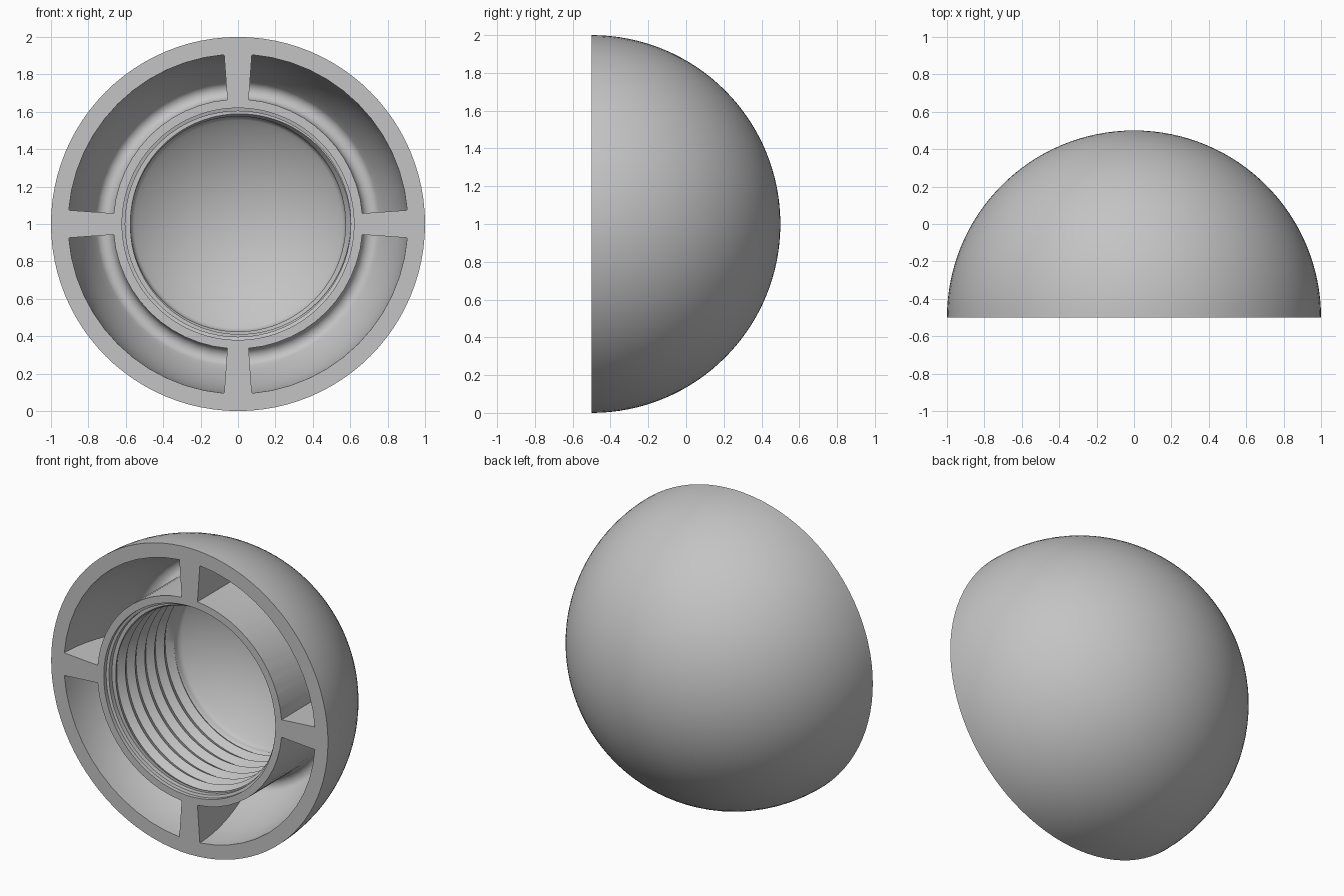
import bpy
import bmesh
from math import sin, cos, pi, asin, atan2, sqrt, radians

if "Cube" in bpy.data.objects:
    bpy.data.objects.remove(bpy.data.objects["Cube"])

SHELL_R = 0.908            # inside of the dome wall
POCKET_R = 0.667           # outside of the socket tube
CREST, ROOT, LIP = 0.575, 0.603, 0.62
PITCH, START, END = 0.1, 0.06, 0.66


def place(r, d, a):
    """Radius, depth behind the rim and angle to a point."""
    return (r * cos(a), d - 0.5, 1 + r * sin(a))


def arc(cr, cd, rad, a0, a1, n):
    """Arc in the (radius, depth) plane."""
    steps = [a0 + (a1 - a0) * i / n for i in range(n + 1)]
    return [(cr + rad * cos(a), cd + rad * sin(a)) for a in steps]


def make_object(name, bm):
    bmesh.ops.remove_doubles(bm, verts=bm.verts, dist=0.0002)
    bmesh.ops.recalc_face_normals(bm, faces=bm.faces)
    mesh = bpy.data.meshes.new(name)
    bm.to_mesh(mesh)
    bm.free()
    obj = bpy.data.objects.new(name, mesh)
    bpy.context.collection.objects.link(obj)
    return obj


def skin(bm, columns, wrap_rows=False):
    """Quads between neighbouring columns of points."""
    grid = [[bm.verts.new(p) for p in col] for col in columns]
    rows = len(grid[0])
    for a, b in zip(grid, grid[1:]):
        for i in range(rows if wrap_rows else rows - 1):
            j = (i + 1) % rows
            bm.faces.new((a[i], a[j], b[j], b[i]))
    return grid


def thread_row(k, a):
    """Point of the helical thread, trimmed at both ends."""
    d = START + PITCH * (k / 2 - a / (2 * pi))
    d = min(max(d, START), END)
    u = ((d - START) / PITCH + a / (2 * pi)) % 1
    return (ROOT + (CREST - ROOT) * (1 - abs(2 * u - 1)), d)


# Dome body with threaded socket, as one turned solid
fil = 0.05
fil_r = CREST - fil
fil_d = sqrt((SHELL_R - fil) ** 2 - fil_r ** 2)
touch = atan2(fil_d, fil_r)
outer = arc(0, 0, 1, pi / 2, 0, 32)
lip = [(LIP, 0), (LIP, 0.025), (ROOT, 0.03), (ROOT, START)]
floor = arc(fil_r, fil_d, fil, 0, touch, 6) + arc(0, 0, SHELL_R, touch, pi / 2, 16)[1:]
turns = int((END - START) / PITCH + 1.5)

SEGS = 96
columns = []
for s in range(SEGS + 1):
    a = 2 * pi * s / SEGS
    thread = [thread_row(k, a) for k in range(2 * turns + 1)]
    columns.append([place(r, d, a) for r, d in outer + lip + thread + floor])
bm = bmesh.new()
skin(bm, columns)
body = make_object("dome_cap", bm)

# Four pockets between the tapered ribs
fil_r = POCKET_R + fil
fil_d = sqrt((SHELL_R - fil) ** 2 - fil_r ** 2)
touch = atan2(fil_d, fil_r)
section = [(POCKET_R, -0.1), (SHELL_R, -0.1)]
section += arc(0, 0, SHELL_R, 0, touch, 12)
section += arc(fil_r, fil_d, fil, touch, pi, 10)[1:]


def rib_angle(r):
    half = 0.057 + 0.017 * (r - POCKET_R) / (SHELL_R - POCKET_R)
    return asin(half / r)


bm = bmesh.new()
for quarter in range(4):
    columns = []
    for s in range(13):
        t = s / 12
        col = []
        for r, d in section:
            gap = rib_angle(r)
            col.append(place(r, d, quarter * pi / 2 + gap + (pi / 2 - 2 * gap) * t))
        columns.append(col)
    grid = skin(bm, columns, wrap_rows=True)
    bm.faces.new(grid[0])
    bm.faces.new(grid[-1][::-1])
cutter = make_object("pocket_cutter", bm)
cutter.hide_render = True

bpy.ops.object.select_all(action='DESELECT')
bpy.context.view_layer.objects.active = body
body.select_set(True)
cut = body.modifiers.new("pockets", 'BOOLEAN')
cut.operation = 'DIFFERENCE'
cut.solver = 'EXACT'
cut.object = cutter
bpy.ops.object.modifier_apply(modifier=cut.name)
bpy.data.objects.remove(cutter)

# Plain grey plastic
mat = bpy.data.materials.new("grey_plastic")
mat.use_nodes = True
grey = (0.55, 0.55, 0.55, 1)
mat.diffuse_color = grey
mat.node_tree.nodes["Principled BSDF"].inputs["Base Color"].default_value = grey
body.data.materials.clear()
body.data.materials.append(mat)
bpy.ops.object.shade_smooth_by_angle(angle=radians(30))
